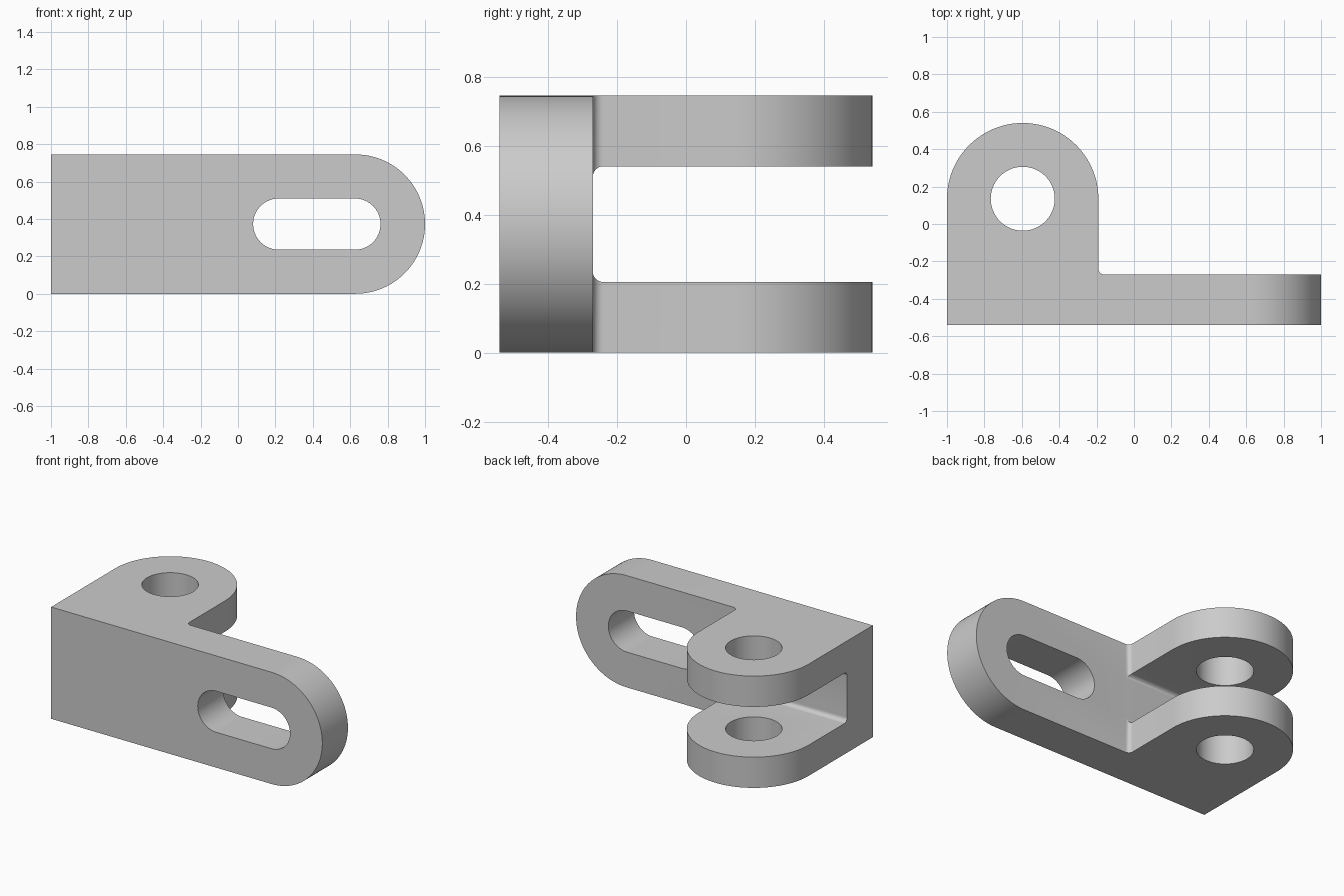
import bpy, bmesh
from math import sin, cos, pi, radians
from mathutils import Vector

cube = bpy.data.objects.get("Cube")
if cube:
    bpy.data.objects.remove(cube, do_unlink=True)

# Main dimensions
H, FRONT, FACE = 0.745, -0.54, -0.27     # height, front and back face of the plate
EAR_X, EAR_Y, EAR_R = -0.595, 0.135, 0.405
MID, FILLET = H / 2, 0.03

steel = bpy.data.materials.new("grey_steel")
steel.use_nodes = True
steel.diffuse_color = (0.6, 0.6, 0.6, 1)
steel.node_tree.nodes["Principled BSDF"].inputs["Base Color"].default_value = (0.6, 0.6, 0.6, 1)


def arc(cx, cy, r, start, end, steps=32):
    angles = [radians(start + (end - start) * i / steps) for i in range(steps + 1)]
    return [(cx + r * cos(a), cy + r * sin(a)) for a in angles]


def prism(name, outline, axis, low, high):
    """Extrude a closed 2D outline along x, y or z."""
    place = {"x": lambda a, b, c: (c, a, b),
             "y": lambda a, b, c: (a, c, b),
             "z": lambda a, b, c: (a, b, c)}[axis]
    bm = bmesh.new()
    face = bm.faces.new([bm.verts.new(place(a, b, low)) for a, b in outline])
    moved = bmesh.ops.extrude_face_region(bm, geom=[face])["geom"]
    bmesh.ops.translate(bm, verts=[v for v in moved if isinstance(v, bmesh.types.BMVert)],
                        vec=Vector(place(0, 0, high - low)))
    bmesh.ops.recalc_face_normals(bm, faces=bm.faces)
    mesh = bpy.data.meshes.new(name)
    bm.to_mesh(mesh)
    bm.free()
    mesh.materials.append(steel)
    obj = bpy.data.objects.new(name, mesh)
    bpy.context.collection.objects.link(obj)
    return obj


def combine(body, tool, operation):
    """Apply a boolean and remove the helper."""
    mod = body.modifiers.new(operation, "BOOLEAN")
    mod.operation, mod.solver, mod.object = operation, "EXACT", tool
    bpy.context.view_layer.objects.active = body
    bpy.ops.object.modifier_apply(modifier=mod.name)
    bpy.data.objects.remove(tool, do_unlink=True)


# Bracket body: plate and rounded lug in one plan outline with an inner fillet
ear_right = EAR_X + EAR_R
plan = [(-1, FRONT), (1, FRONT), (1, FACE)]
plan += arc(ear_right + FILLET, FACE + FILLET, FILLET, 270, 180, 8)
plan += arc(EAR_X, EAR_Y, EAR_R, 0, 180, 48)
bracket = prism("clevis_bracket", plan, "z", 0, H)

# Round the free end of the plate
end = [(-1.2, H + 0.2), (-1.2, -0.2), (0.3, -0.2), (0.3, 0)]
end = [(1 - MID, H), (1 - MID, H + 0.2), (1.2, H + 0.2), (1.2, -0.2), (1 - MID, -0.2)]
end += arc(1 - MID, MID, MID, -90, 90, 48)[:-1]
combine(bracket, prism("end_cutter", end, "y", -1, 1), "DIFFERENCE")

# Slot through the plate
slot = arc(0.625, MID, 0.137, -90, 90) + arc(0.218, MID, 0.137, 90, 270)
combine(bracket, prism("slot_cutter", slot, "y", -1, 1), "DIFFERENCE")

# Gap between the two ears, with filleted inner corners
low, high = 0.205, H - 0.205
gap = arc(FACE + FILLET, low + FILLET, FILLET, 180, 270, 8) + [(1, low), (1, high)]
gap += arc(FACE + FILLET, high - FILLET, FILLET, 90, 180, 8)
combine(bracket, prism("gap_cutter", gap, "x", -1.2, 0), "DIFFERENCE")

# Pin hole through both ears
combine(bracket, prism("pin_cutter", arc(EAR_X, EAR_Y, 0.171, 0, 360, 64)[:-1], "z", -1, 2),
        "DIFFERENCE")

bpy.ops.object.select_all(action="DESELECT")
bracket.select_set(True)
bpy.context.view_layer.objects.active = bracket
bpy.ops.object.shade_smooth_by_angle(angle=radians(30))
